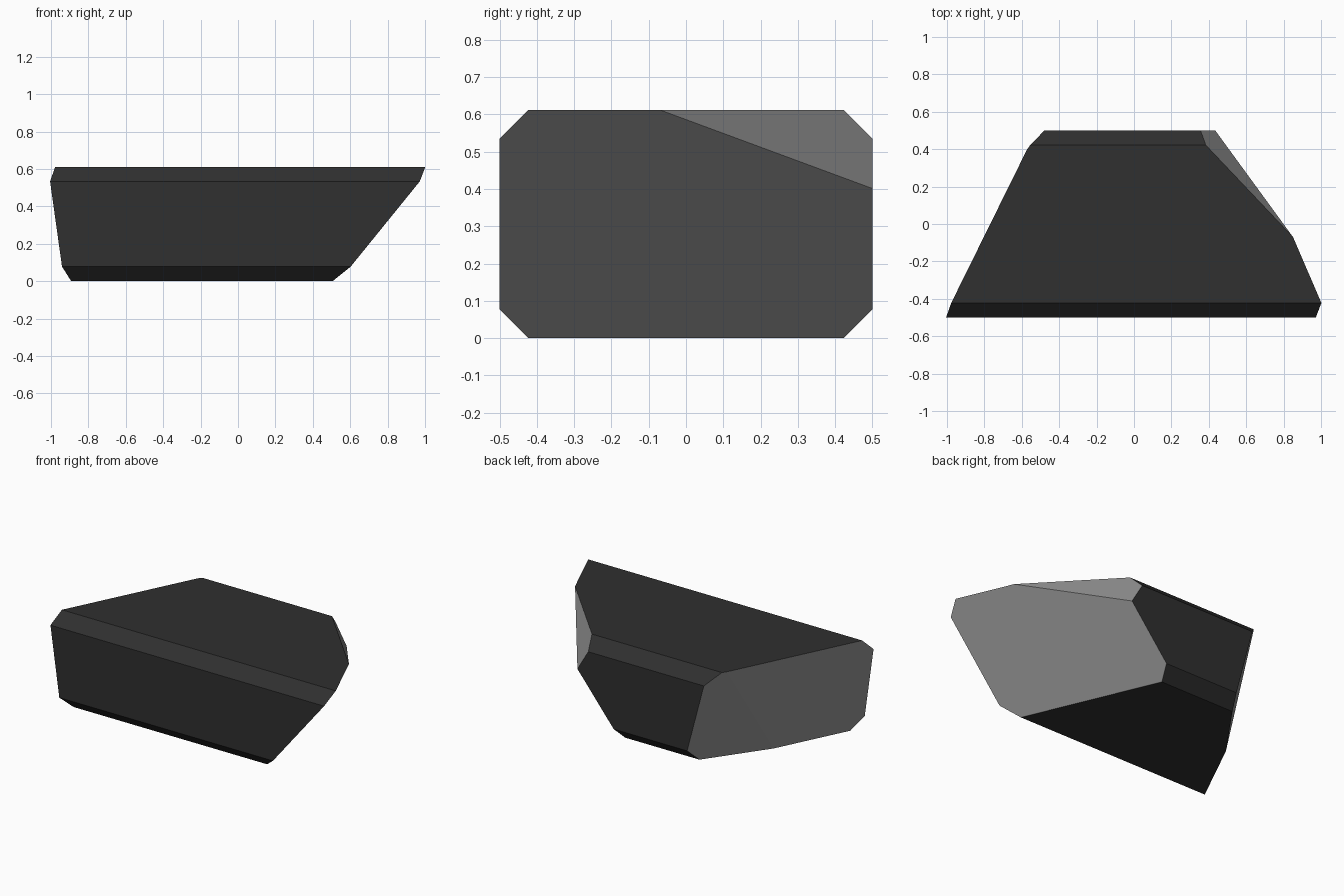
import bpy
import bmesh
from mathutils import Matrix, Vector

default = bpy.data.objects.get("Cube")
if default:
    bpy.data.objects.remove(default, do_unlink=True)


def material(name, value):
    mat = bpy.data.materials.new(name)
    mat.use_nodes = True
    colour = (value, value, value, 1.0)
    mat.diffuse_color = colour
    mat.node_tree.nodes["Principled BSDF"].inputs["Base Color"].default_value = colour
    return mat


HEIGHT = 0.612
CHAMFER = 0.078

# Long bar with its four lengthwise edges chamfered
bm = bmesh.new()
bmesh.ops.create_cube(bm, size=1.0, matrix=Matrix.Translation((0, 0, HEIGHT / 2))
                      @ Matrix.Diagonal((3.0, 1.0, HEIGHT, 1.0)))
long_edges = [e for e in bm.edges
              if abs(e.verts[0].co.x - e.verts[1].co.x) > 1.0]
bmesh.ops.bevel(bm, geom=long_edges, offset=CHAMFER, offset_type='OFFSET',
                segments=1, profile=0.5, affect='EDGES')


def slice_end(side, x0, slope_y, slope_z):
    """Cut off one end along the plane x = x0 + slope_y*y + slope_z*z."""
    normal = Vector((1, -slope_y, -slope_z)).normalized() * side
    cut = bmesh.ops.bisect_plane(
        bm, geom=bm.verts[:] + bm.edges[:] + bm.faces[:], dist=1e-5,
        plane_co=(x0, 0, 0), plane_no=normal, clear_outer=True)
    rim = [g for g in cut["geom_cut"] if isinstance(g, bmesh.types.BMEdge)]
    for face in bmesh.ops.edgeloop_fill(bm, edges=rim)["faces"]:
        face.material_index = 1


# Broken end facets: two on each end
slice_end(-1, -0.683, 0.494, -0.14)
slice_end(-1, -0.692, 0.709, -0.265)
slice_end(1, 0.324, -0.43, 0.811)
slice_end(1, 1.145, -0.948, -0.59)
bmesh.ops.recalc_face_normals(bm, faces=bm.faces[:])

mesh = bpy.data.meshes.new("bar_fragment")
bm.to_mesh(mesh)
bm.free()
mesh.materials.append(material("dark_surface", 0.029))
mesh.materials.append(material("grey_cut_face", 0.27))
bpy.context.collection.objects.link(bpy.data.objects.new("bar_fragment", mesh))
